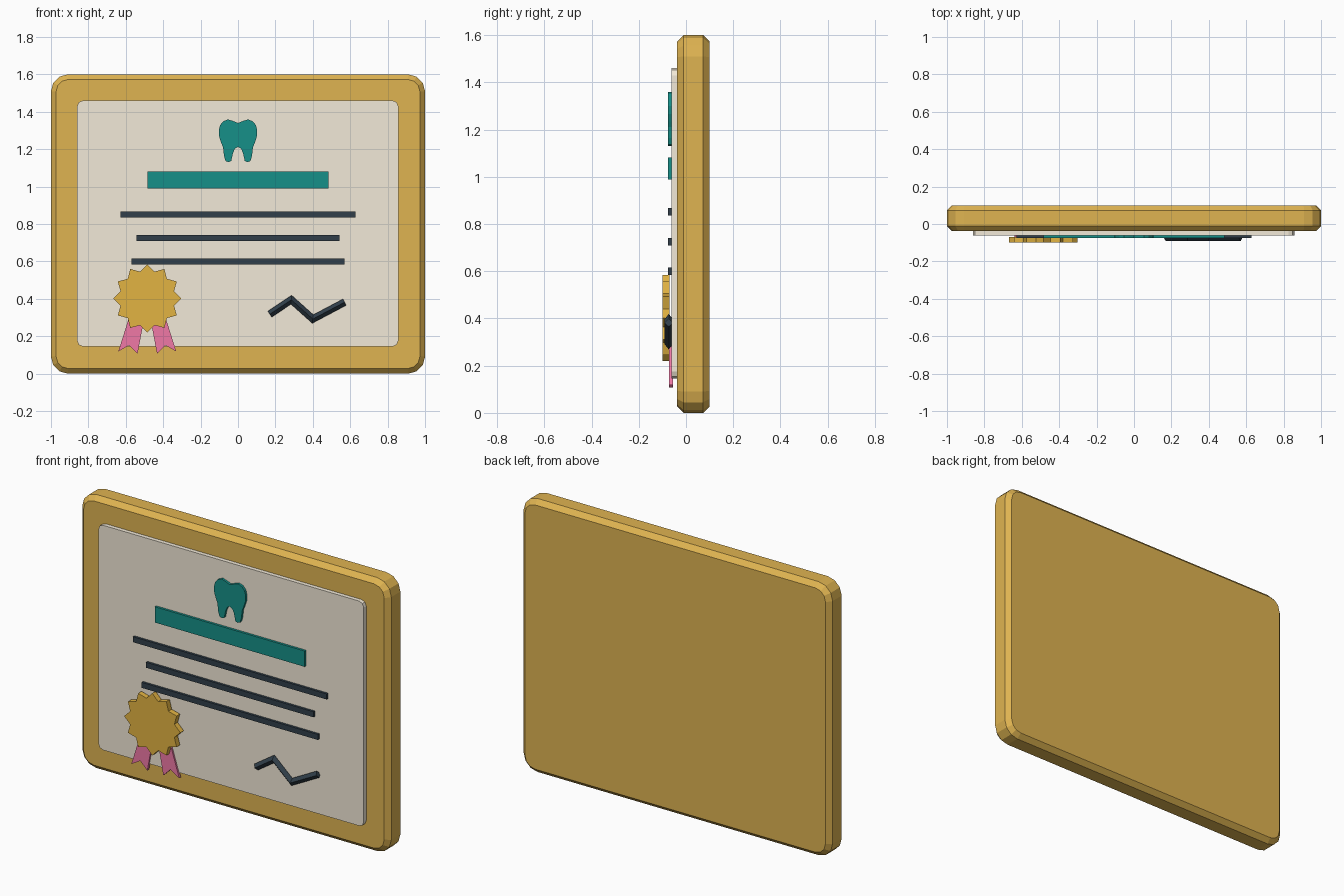
import bpy, bmesh
from math import sin, cos, pi
from mathutils import Vector

if "Cube" in bpy.data.objects:
    bpy.data.objects.remove(bpy.data.objects["Cube"])


def material(name, rgb):
    m = bpy.data.materials.new(name)
    m.diffuse_color = [(c / 255) ** 2.2 for c in rgb] + [1]
    m.use_nodes = True
    m.node_tree.nodes["Principled BSDF"].inputs["Base Color"].default_value = m.diffuse_color
    return m


GOLD = material("gold", (222, 178, 82))
SEAL = material("seal_gold", (226, 178, 68))
PAPER = material("paper", (242, 233, 215))
TEAL = material("teal", (28, 142, 135))
INK = material("ink", (52, 65, 75))
PINK = material("pink", (240, 120, 165))


def finish(bm, name, mat):
    bmesh.ops.recalc_face_normals(bm, faces=bm.faces[:])
    me = bpy.data.meshes.new(name)
    bm.to_mesh(me)
    bm.free()
    me.materials.append(mat)
    ob = bpy.data.objects.new(name, me)
    bpy.context.collection.objects.link(ob)
    return ob


def prism(name, pts, y0, y1, mat, bevel=0):
    """Extrude an x/z outline from y0 to y1, optionally chamfering both rims."""
    bm = bmesh.new()
    face = bm.faces.new([bm.verts.new((x, y0, z)) for x, z in pts])
    ext = bmesh.ops.extrude_face_region(bm, geom=[face], use_keep_orig=True)
    for v in ext["geom"]:
        if isinstance(v, bmesh.types.BMVert):
            v.co.y = y1
    if bevel:
        rims = [e for e in bm.edges if abs(e.verts[0].co.y - e.verts[1].co.y) < 1e-5]
        bmesh.ops.recalc_face_normals(bm, faces=bm.faces[:])
        bmesh.ops.bevel(bm, geom=rims, offset=bevel, segments=1,
                        affect='EDGES', profile=0.5)
    return finish(bm, name, mat)


def rounded_rect(x0, x1, z0, z1, r, seg):
    corners = [(x1 - r, z1 - r), (x0 + r, z1 - r), (x0 + r, z0 + r), (x1 - r, z0 + r)]
    return [(cx + r * cos((k + i / seg) * pi / 2), cz + r * sin((k + i / seg) * pi / 2))
            for k, (cx, cz) in enumerate(corners) for i in range(seg + 1)]


def bar(name, half, z, h, mat):
    prism(name, [(-half, z - h), (half, z - h), (half, z + h), (-half, z + h)],
          -0.076, -0.058, mat)


# Frame and paper
prism("frame", rounded_rect(-1, 1, 0, 1.6, 0.09, 3), -0.038, 0.1, GOLD, 0.027)
prism("paper", rounded_rect(-0.86, 0.857, 0.145, 1.46, 0.03, 2), -0.062, -0.03, PAPER)

# Tooth emblem: half outline mirrored about x = 0
half = [(0.03, 1.352), (0.053, 1.359), (0.078, 1.35), (0.095, 1.33), (0.103, 1.3),
        (0.1, 1.265), (0.09, 1.235), (0.08, 1.21), (0.075, 1.165), (0.067, 1.137),
        (0.05, 1.13), (0.036, 1.137), (0.027, 1.18), (0.016, 1.203)]
tooth = [(0, 1.34)] + half + [(0, 1.212)] + [(-x, z) for x, z in reversed(half)]
prism("tooth_emblem", tooth, -0.076, -0.058, TEAL)

# Title band and text lines
bar("title_band", 0.485, 1.035, 0.046, TEAL)
for i, (w, z) in enumerate([(0.627, 0.852), (0.542, 0.725), (0.57, 0.6)]):
    bar(f"text_line_{i + 1}", w, z, 0.016, INK)

# Seal: twelve-pointed rosette with two notched ribbons
CX, CZ = -0.485, 0.402
star = []
for i in range(24):
    r = 0.148 if i % 2 else 0.182
    star.append((CX + r * sin(i * pi / 12), CZ + r * cos(i * pi / 12)))
prism("seal_rosette", star, -0.1, -0.069, SEAL)
ribbon = [(0.085, 0.34), (0.155, 0.118), (0.097, 0.152), (0.052, 0.107), (0.008, 0.34)]
for side, s in (("left", -1), ("right", 1)):
    prism(f"ribbon_{side}", [(CX + s * x, z) for x, z in ribbon], -0.072, -0.056, PINK)

# Signature: diamond section swept along a zigzag with mitred joints
path = [Vector((x, 0, z)) for x, z in
        [(0.17, 0.318), (0.285, 0.395), (0.4, 0.292), (0.57, 0.382)]]
bm = bmesh.new()
rings, R, YC = [], 0.019, -0.073
for i, p in enumerate(path):
    a = (p - path[i - 1]).normalized() if i else (path[1] - p).normalized()
    b = (path[i + 1] - p).normalized() if i < len(path) - 1 else a
    t = (a + b).normalized()
    n = Vector((-t.z, 0, t.x)) * (R / t.dot(a))
    c = p + Vector((0, YC, 0))
    rings.append([bm.verts.new(c + d) for d in
                  (n, Vector((0, -R, 0)), -n, Vector((0, R, 0)))])
for r0, r1 in zip(rings, rings[1:]):
    for k in range(4):
        bm.faces.new((r0[k], r0[k - 1], r1[k - 1], r1[k]))
bm.faces.new(rings[0])
bm.faces.new(rings[-1][::-1])
finish(bm, "signature", INK)
